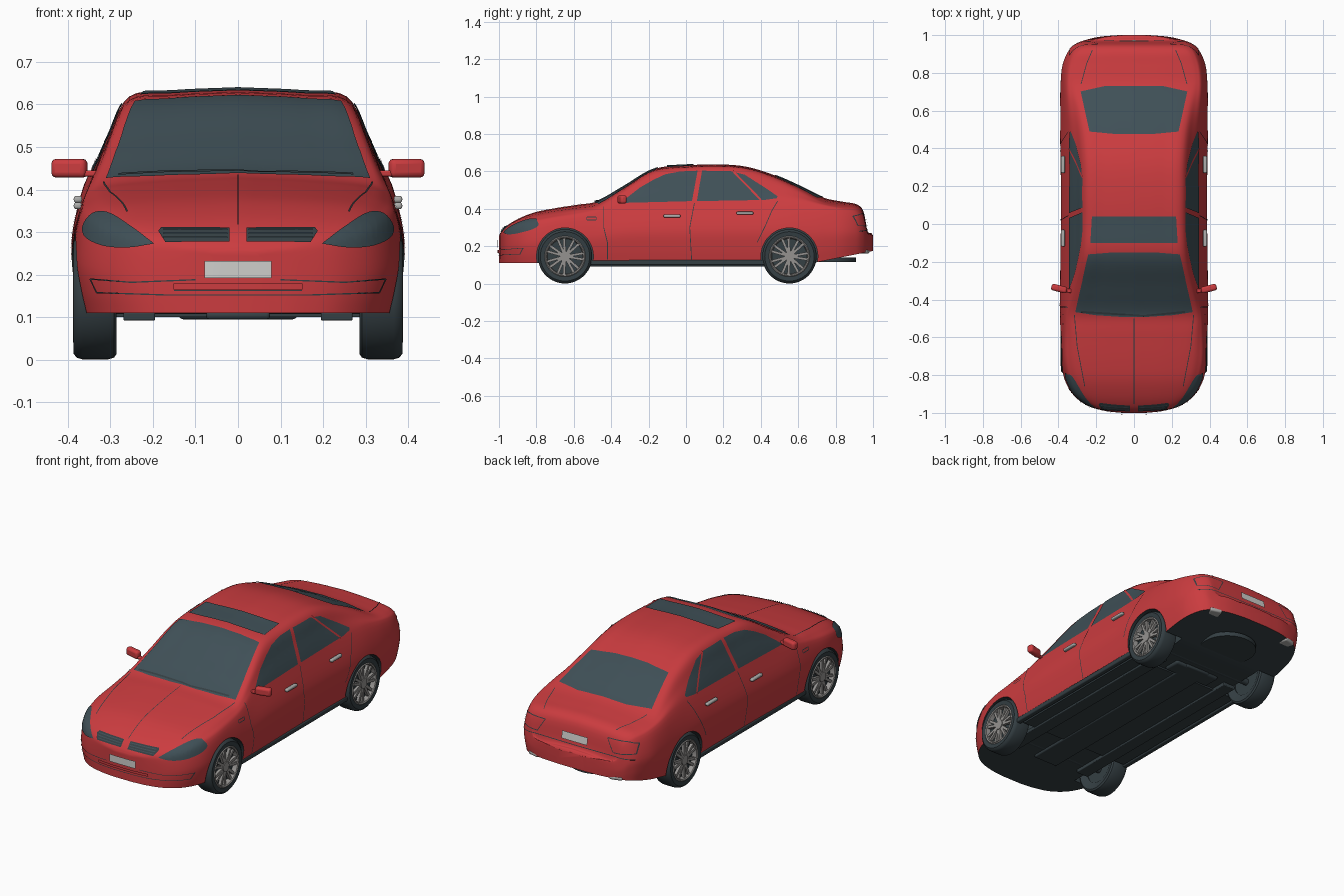
import bpy, bmesh, math
from mathutils import Vector, Matrix
from mathutils.bvhtree import BVHTree

if "Cube" in bpy.data.objects:
    bpy.data.objects.remove(bpy.data.objects["Cube"])


def material(name, rgb):
    mat = bpy.data.materials.new(name)
    mat.use_nodes = True
    mat.diffuse_color = (*rgb, 1)
    mat.node_tree.nodes["Principled BSDF"].inputs["Base Color"].default_value = (*rgb, 1)
    return mat


RED = material("red paint", (0.6, 0.045, 0.05))
GLASS = material("tinted glass", (0.05, 0.08, 0.095))
DARK = material("dark rubber", (0.035, 0.05, 0.057))
RIM = material("rim grey", (0.3, 0.29, 0.28))
CHROME = material("chrome grey", (0.42, 0.42, 0.41))
PLATE = material("plate white", (0.62, 0.62, 0.6))


def make(name, bm, mats, mirror=False, bevel=0, recalc=True):
    """Turn a bmesh into a finished, smooth-by-angle object."""
    if recalc:
        bmesh.ops.recalc_face_normals(bm, faces=bm.faces[:])
    mesh = bpy.data.meshes.new(name)
    bm.to_mesh(mesh)
    bm.free()
    ob = bpy.data.objects.new(name, mesh)
    bpy.context.scene.collection.objects.link(ob)
    for m in mats:
        mesh.materials.append(m)
    if bevel:
        mod = ob.modifiers.new("bevel", 'BEVEL')
        mod.width, mod.segments = bevel, 3
    if mirror:
        mod = ob.modifiers.new("mirror", 'MIRROR')
        mod.use_clip = False
        mod.use_mirror_merge = False
    smooth(ob)
    return ob


def smooth(ob):
    bpy.ops.object.select_all(action='DESELECT')
    ob.select_set(True)
    bpy.context.view_layer.objects.active = ob
    bpy.ops.object.shade_smooth_by_angle(angle=math.radians(35))


def spline(pts, n):
    """Centripetal curve through points of any dimension, n steps per span."""
    h = [max(math.dist(a, b), 1e-6) ** 0.5 for a, b in zip(pts, pts[1:])]
    d = [[(q - p) / s for p, q in zip(a, b)] for a, b, s in zip(pts, pts[1:], h)]
    tan = [d[0]]
    for i in range(1, len(d)):
        tan.append([(u * h[i] + v * h[i - 1]) / (h[i] + h[i - 1]) for u, v in zip(d[i - 1], d[i])])
    tan.append(d[-1])
    out = []
    for i, s in enumerate(h):
        for k in range(n):
            t = k / n
            a, b = (1 + 2 * t) * (1 - t) ** 2, t * t * (3 - 2 * t)
            c, e = t * (1 - t) ** 2 * s, t * t * (t - 1) * s
            out.append([a * p + b * q + c * u + e * v for p, q, u, v in
                        zip(pts[i], pts[i + 1], tan[i], tan[i + 1])])
    return out + [list(pts[-1])]


def box(name, centre, size, mat, bevel=0.0, turn=0.0, mirror=False):
    bm = bmesh.new()
    m = Matrix.Translation(centre) @ Matrix.Rotation(turn, 4, 'Z') @ Matrix.Diagonal((*size, 1))
    bmesh.ops.create_cube(bm, size=1, matrix=m)
    return make(name, bm, [mat], mirror, bevel)


def cylinder(name, centre, axis, r, depth, mats, index=0, mirror=False):
    bm = bmesh.new()
    rot = Vector((0, 0, 1)).rotation_difference(Vector(axis)).to_matrix().to_4x4()
    bmesh.ops.create_cone(bm, cap_ends=True, segments=48, radius1=r, radius2=r, depth=depth,
                          matrix=Matrix.Translation(centre) @ rot)
    for f in bm.faces:
        f.material_index = index
    return make(name, bm, mats, mirror)


# Body stations: y, half width, belt height, belt half width, rail half width, centre height
STATIONS = [
    (-1, .06, .24, .05, .04, .255), (-.99, .15, .25, .14, .12, .275),
    (-.96, .25, .27, .235, .2, .308), (-.9, .325, .3, .305, .26, .345),
    (-.82, .368, .325, .345, .29, .378), (-.72, .385, .345, .365, .31, .4),
    (-.58, .39, .365, .365, .32, .422), (-.48, .39, .385, .36, .325, .438),
    (-.34, .39, .42, .345, .3, .515), (-.165, .388, .428, .343, .262, .615),
    (0, .386, .432, .342, .255, .632), (.16, .386, .434, .342, .255, .638),
    (.32, .387, .437, .342, .255, .626), (.48, .39, .44, .345, .265, .577),
    (.61, .39, .438, .35, .285, .52), (.74, .388, .415, .355, .305, .458),
    (.84, .378, .395, .345, .3, .438), (.91, .35, .38, .32, .28, .425),
    (.945, .32, .355, .29, .25, .395), (.97, .27, .27, .255, .23, .283),
    (.99, .19, .262, .18, .15, .27), (1, .08, .25, .07, .05, .258)]


def section(y, w, zs, ws, wr, zt):
    zb = max(.11, .115 + (y - .7) * .2)
    h, drop = zs - zb, .075 * wr
    zr = zt - drop
    side = [(.95 * w, zb), (.985 * w, zb + .25 * h), (w, zb + .55 * h), (ws, zs),
            ((ws + wr) / 2 + .004, (zs + zr) / 2 + .002), (wr, zr),
            (.6 * wr, zt - .36 * drop), (0, zt)]
    half = spline(side, 5)
    ring = half + [(-x, z) for x, z in reversed(half[:-1])]
    return [(x, y, z) for x, z in ring]


bm = bmesh.new()
rings = [[bm.verts.new(p) for p in section(*s)] for s in spline(STATIONS, 5)]
for a, b in zip(rings, rings[1:]):
    n = len(a)
    for i in range(n):
        f = bm.faces.new((a[i], a[(i + 1) % n], b[(i + 1) % n], b[i]))
        f.material_index = int(i == n - 1)      # flat underside
bm.faces.new(rings[0])
bm.faces.new(rings[-1])
bmesh.ops.recalc_face_normals(bm, faces=bm.faces[:])
SURFACE = BVHTree.FromBMesh(bm)
body = make("body_shell", bm, [RED, DARK])

# Wheel arches cut from the shell
AXLES, HUB_Z = (("front", -.647), ("rear", .553)), .146
cutters = []
for label, y in AXLES:
    for s in (-1, 1):
        cut = cylinder("arch_cutter", (s * .36, y, HUB_Z), (1, 0, 0), .152, .2, [RED, DARK], 1)
        cut.hide_render = True
        cutters.append(cut)
        mod = body.modifiers.new("arch", 'BOOLEAN')
        mod.operation, mod.solver, mod.object = 'DIFFERENCE', 'EXACT', cut
smooth(body)
for mod in list(body.modifiers):
    bpy.ops.object.modifier_apply(modifier=mod.name)
for cut in cutters:
    bpy.data.objects.remove(cut)
smooth(body)

# Thin panels laid on the shell, drawn flat and projected from one side
PROJECT = {"side": (lambda a, b: (2, a, b), (-1, 0, 0)), "front": (lambda a, b: (a, -2, b), (0, 1, 0)),
           "back": (lambda a, b: (a, 2, b), (0, -1, 0)), "top": (lambda a, b: (a, b, 2), (0, 0, -1))}


def panel(name, polygons, view, mat, mirror=False, lift=.004, step=.02):
    place, ray = PROJECT[view]
    ray = Vector(ray)
    bm = bmesh.new()
    for poly in polygons:
        bm.faces.new([bm.verts.new((a, b, 0)) for a, b in poly])
    bmesh.ops.triangulate(bm, faces=bm.faces[:])
    for axis in (0, 1):
        values = [v.co[axis] for v in bm.verts]
        normal = (1 - axis, axis, 0)
        for k in range(math.ceil(min(values) / step), math.floor(max(values) / step) + 1):
            bmesh.ops.bisect_plane(bm, geom=bm.verts[:] + bm.edges[:] + bm.faces[:], dist=1e-6,
                                   plane_co=[k * step * c for c in normal], plane_no=normal)
    for v in bm.verts[:]:
        hit, normal, _, _ = SURFACE.ray_cast(Vector(place(v.co.x, v.co.y)), ray)
        if hit is None:
            bm.verts.remove(v)
        else:
            v.co = hit + normal * (lift if normal.dot(ray) < 0 else -lift)
    bm.normal_update()
    bmesh.ops.reverse_faces(bm, faces=[f for f in bm.faces if f.normal.dot(ray) > 0])
    return make(name, bm, [mat], mirror, recalc=False)


def seam(name, lines, view, mat=DARK, width=.004, lift=.003, mirror=True):
    polys = []
    for line in lines:
        for a, b in zip(line, line[1:]):
            a, b = Vector(a), Vector(b)
            n = (b - a).orthogonal().normalized() * width / 2
            polys.append([a + n, b + n, b - n, a - n])
    panel(name, polys, view, mat, mirror, lift)


def symmetric(half):
    return half + [(-a, b) for a, b in reversed(half)]


# Glass
panel("windscreen", [symmetric([(.08, -.49), (.2, -.482), (.31, -.465), (.242, -.16), (.12, -.15)])],
      "top", GLASS)
panel("sunroof", [symmetric([(.23, -.1), (.222, .04)])], "top", GLASS, lift=.006)
panel("rear_window", [symmetric([(.1, .475), (.235, .488), (.282, .7), (.15, .73)])], "top", GLASS)
panel("front_side_window", [[(-.35, .43), (-.3, .47), (-.245, .513), (-.17, .556), (-.11, .583),
                             (-.03, .598), (.062, .602), (.032, .44)]], "side", GLASS, True)
panel("rear_side_window", [[(.058, .44), (.086, .602), (.235, .6), (.315, .58), (.42, .513),
                            (.49, .465), (.485, .455), (.42, .446)]], "side", GLASS, True)
seam("quarter_window_bar", [[(.25, .6), (.4, .446)]], "side", RED, .01, .006)
seam("wiper", [[(-.28, -.462), (0, -.48), (.05, -.484), (.27, -.462)]], "top", DARK, .01, .008, False)

# Lamps, grille and number plates
lamp = [(.196, .272), (.25, .311), (.308, .345), (.34, .342), (.362, .314), (.358, .29),
        (.32, .269), (.261, .263), (.196, .272)]
panel("headlight", [spline(lamp, 4)[:-1]], "front", GLASS, True, step=.012)
panel("grille", [[(.02, .276), (.02, .308), (.18, .309), (.187, .3), (.17, .275)]], "front", DARK, True)
seam("grille_slats", [[(.025, z), (.175, z)] for z in (.283, .292, .301)], "front", GLASS, .003, .008)
for label, z in (("front", .212), ("back", .325)):
    panel(label + "_number_plate", [symmetric([(.078, z - .02), (.078, z + .02)])], label, PLATE, lift=.008)

# Panel gaps and bumper creases
seam("door_gaps", [[(-.44, .41), (-.44, .3), (-.42, .22), (-.42, .13)],
                   [(.045, .43), (.02, .3), (.03, .13)],
                   [(.49, .44), (.46, .39), (.42, .3), (.38, .22)],
                   [(-.53, .34), (-.48, .34), (-.48, .355), (-.53, .355), (-.53, .34)]], "side")
seam("bonnet_gaps", [[(.315, -.48), (.3, -.65), (.26, -.86)]], "top")
seam("bonnet_crease", [[(0, -.95), (0, -.5)]], "top", width=.003, mirror=False)
seam("boot_gaps", [[(.28, .74), (.25, .85), (.22, .92)]], "top")
seam("front_bumper_creases", [[(.345, .19), (.25, .182), (.1, .188)],
                              [(.345, .19), (.33, .158), (.16, .152), (0, .152)],
                              [(0, .163), (.15, .163)]], "front", width=.003)
seam("front_bumper_bar", [[(-.15, .172), (.15, .172)]], "front", RED, .014, .009, False)
seam("tail_lamp_outline", [[(.19, .372), (.3, .372), (.34, .36), (.34, .31), (.23, .305), (.19, .372)]], "back")
seam("rear_bumper_crease", [[(0, .288), (.25, .288), (.34, .28)]], "back")

# Door handles and mirrors
for label, y, z in (("front", -.075, .362), ("rear", .315, .377)):
    box(label + "_door_handle", (.376, y, z), (.02, .09, .016), CHROME, .006, 0, True)
box("mirror_housing", (.396, -.342, .45), (.085, .035, .044), RED, .012, .25, True)
box("mirror_stem", (.35, -.352, .438), (.05, .022, .014), RED, .004, .1, True)


# Wheels
def lathe(bm, profile, y, seg=48):
    loops = []
    for k in range(seg):
        a = math.tau * k / seg
        loops.append([bm.verts.new((x, y + r * math.cos(a), HUB_Z + r * math.sin(a))) for r, x in profile])
    for k, a in enumerate(loops):
        b = loops[(k + 1) % seg]
        for i in range(len(profile) - 1):
            bm.faces.new((a[i], a[i + 1], b[i + 1], b[i]))


TYRE = [(.09, .3), (.132, .285), (.141, .291), (.145, .305), (.145, .366), (.141, .379),
        (.132, .386), (.108, .383), (.1, .36), (.09, .3)]
for label, y in AXLES:
    bm = bmesh.new()
    lathe(bm, TYRE, y)
    make(label + "_tyre", bm, [DARK], True)
    cylinder(label + "_brake_drum", (.33, y, HUB_Z), (1, 0, 0), .1, .05, [DARK], 0, True)
    bm = bmesh.new()
    lathe(bm, [(.1, .36), (.109, .384), (.104, .388), (.098, .384), (.094, .36), (.1, .36)], y)
    for k in range(14):                          # paired spokes
        a = math.tau * (k // 2) / 7 + (.17 if k % 2 else -.17)
        m = (Matrix.Translation((.37, y, HUB_Z)) @ Matrix.Rotation(a, 4, 'X')
             @ Matrix.Translation((0, .058, 0)) @ Matrix.Diagonal((.016, .08, .014, 1)))
        bmesh.ops.create_cube(bm, size=1, matrix=m)
    make(label + "_rim", bm, [RIM], True)
    cylinder(label + "_hub", (.372, y, HUB_Z), (1, 0, 0), .026, .02, [RIM], 0, True)
    cylinder(label + "_axle", (0, y, HUB_Z - .02), (1, 0, 0), .018, .62, [DARK])

# Underside and exhaust
box("sill", (.362, -.04, .113), (.028, .94, .026), DARK, .006, 0, True)
box("floor_pan", (0, -.04, .11), (.68, .9, .018), DARK)
box("floor_rail", (.232, -.1, .102), (.075, 1.2, .02), DARK, .004, 0, True)
box("centre_tunnel", (0, -.1, .104), (.15, 1.25, .018), DARK, .008)
box("silencer", (0, .47, .11), (.28, .1, .03), DARK, .012)
cylinder("spare_wheel_well", (0, .76, .128), (0, 0, 1), .15, .024, [DARK])
box("exhaust_tip", (.245, .945, .172), (.07, .06, .022), CHROME, .009, -.25, True)
